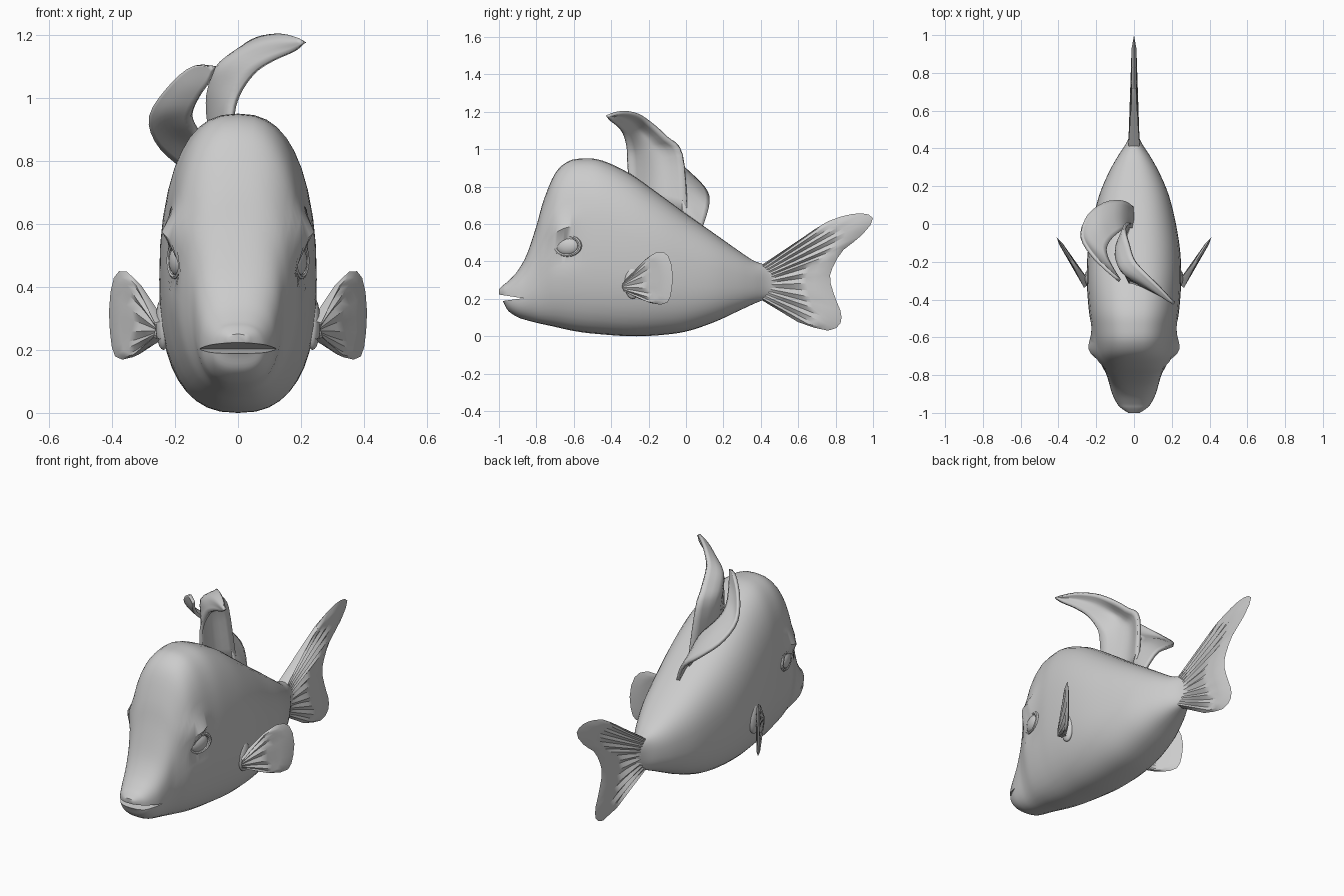
import bpy, bmesh, math
from mathutils import Vector

if "Cube" in bpy.data.objects:
    bpy.data.objects.remove(bpy.data.objects["Cube"])


def spline(pts, n):
    """Catmull-Rom resampling of points of any dimension into n samples."""
    pts = [Vector(p) for p in pts]
    out, m = [], len(pts) - 1
    for k in range(n):
        f = k / (n - 1) * m
        i = min(int(f), m - 1)
        t = f - i
        p1, p2 = pts[i], pts[i + 1]
        p0 = pts[i - 1] if i > 0 else p1 * 2 - p2
        p3 = pts[i + 2] if i + 2 <= m else p2 * 2 - p1
        out.append(0.5 * (2 * p1 + (p2 - p0) * t + (2 * p0 - 5 * p1 + 4 * p2 - p3) * t ** 2
                          + (3 * p1 - p0 - 3 * p2 + p3) * t ** 3))
    return out


def make(name, bm, angle=40):
    bmesh.ops.remove_doubles(bm, verts=bm.verts, dist=1e-4)
    bmesh.ops.recalc_face_normals(bm, faces=bm.faces)
    me = bpy.data.meshes.new(name)
    bm.to_mesh(me)
    bm.free()
    ob = bpy.data.objects.new(name, me)
    bpy.context.collection.objects.link(ob)
    smooth(ob, angle)
    return ob


def smooth(ob, angle=40):
    bpy.ops.object.select_all(action='DESELECT')
    ob.select_set(True)
    bpy.context.view_layer.objects.active = ob
    bpy.ops.object.shade_smooth_by_angle(angle=math.radians(angle))


def skin(bm, rows, closed=False):
    """Quads between consecutive rows of points."""
    vs = [[bm.verts.new(p) for p in r] for r in rows]
    n = len(vs[0])
    for a, b in zip(vs, vs[1:]):
        for j in range(n if closed else n - 1):
            k = (j + 1) % n
            bm.faces.new((a[j], a[k], b[k], b[j]))
    return vs


# Body: lofted sections (y, bottom z, top z, half width)
stations = [
    (-1.0, .22, .25, .03), (-.975, .18, .275, .068), (-.95, .135, .295, .09),
    (-.9, .102, .35, .115), (-.85, .085, .44, .13), (-.8, .072, .59, .145),
    (-.76, .063, .73, .165), (-.7, .05, .87, .195), (-.63, .034, .935, .212),
    (-.55, .02, .95, .225), (-.45, .01, .94, .24), (-.3, .0, .87, .25),
    (-.15, .005, .765, .245), (0, .025, .655, .222), (.15, .075, .55, .185),
    (.27, .13, .465, .135), (.36, .172, .405, .085), (.43, .2, .38, .04),
    (.5, .23, .35, .012)]
N = 40
rows = []
for y, zb, zt, w in spline(stations, 73):
    row = []
    for j in range(N):
        a = 2 * math.pi * j / N
        c, s = math.cos(a), math.sin(a)
        x = w * math.copysign(abs(c) ** .8, c)
        z = (zb + zt) / 2 + (zt - zb) / 2 * math.copysign(abs(s) ** .82, s)
        # brow bulge and eye socket
        brow = .038 * math.exp(-((y + .66) / .07) ** 2 - ((z - .57) / .05) ** 2)
        dent = .025 * math.exp(-((y + .635) / .07) ** 2 - ((z - .475) / .05) ** 2)
        x += (brow - dent) * c
        row.append((x, y, z))
    rows.append(row)
bm = bmesh.new()
rings = skin(bm, rows, True)
bm.faces.new(rings[0])
bm.faces.new(rings[-1])
body = make("body", bm)

# Mouth: wedge cut between the lips
bm = bmesh.new()
ends = [skin(bm, [[(-.2, -1.06, .232), (-.2, -1.06, .178), (-.2, -.87, .203)],
                  [(.2, -1.06, .232), (.2, -1.06, .178), (.2, -.87, .203)]], True)]
for r in ends[0]:
    bm.faces.new(r)
cutter = make("mouth_cutter", bm)
cutter.hide_render = True
mod = body.modifiers.new("mouth", 'BOOLEAN')
mod.operation, mod.object, mod.solver = 'DIFFERENCE', cutter, 'EXACT'
bpy.context.view_layer.objects.active = body
bpy.ops.object.modifier_apply(modifier=mod.name)
bpy.data.objects.remove(cutter)
smooth(body, 40)


def ribbed_fan(name, base, edge, place, thick, rays):
    """Two-sided fan fin with alternating ridges; place(u, v, offset) -> 3D point."""
    n = rays * 2 + 1
    b, e = spline(base, n), spline(edge, n)
    bm = bmesh.new()
    for side in (1, -1):
        rows = []
        for r in range(9):
            t = r / 8
            row = []
            for j in range(n):
                p = b[j].lerp(e[j], t)
                ridge = 1 if j % 2 else 1 - .7 * math.sin(math.pi * min(1, t * 1.1))
                h = thick * (1 - .65 * t) * ridge
                if j in (0, n - 1) or r == 8:
                    h = 0
                row.append(place(p.x, p.y, side * h))
            rows.append(row)
        skin(bm, rows)
    return make(name, bm, 35)


# Tail fin in the x = 0 plane
ribbed_fan("tail_fin", [(.41, .385), (.43, .3), (.41, .19)],
           [(.62, .525), (.75, .61), (.87, .65), (.96, .655), (1.0, .62), (.93, .53), (.84, .46),
            (.785, .37), (.77, .3), (.8, .2), (.83, .12), (.82, .06), (.75, .03), (.6, .075)],
           lambda u, v, h: (h, u, v), .03, 12)

# Side fins, eyes and eyelids, mirrored
for side, s in (("right", 1), ("left", -1)):
    def place(u, v, h, s=s):
        t = (u + .32) / .25
        return (s * (.25 + .16 * t + .84 * h), u - .54 * h, v)
    ribbed_fan(side + "_side_fin", [(-.325, .29), (-.33, .265), (-.32, .235)],
               [(-.25, .375), (-.18, .44), (-.12, .45), (-.085, .41), (-.07, .32), (-.08, .23),
                (-.1, .18), (-.16, .17), (-.25, .2)], place, .022, 6)
    bpy.ops.mesh.primitive_uv_sphere_add(segments=20, ring_count=12, radius=1,
                                         location=(s * .237, -.285, .285))
    root = bpy.context.object
    root.name = side + "_fin_root"
    root.scale = (.025, .045, .085)
    smooth(root)
    bpy.ops.mesh.primitive_uv_sphere_add(segments=20, ring_count=12, radius=1,
                                         location=(s * .185, -.635, .482))
    eye = bpy.context.object
    eye.name = side + "_eye"
    eye.scale = (.032, .066, .05)
    eye.rotation_euler.z = -s * .28
    smooth(eye)
    bpy.ops.mesh.primitive_torus_add(major_segments=28, minor_segments=8, major_radius=1,
                                     minor_radius=.17, location=(s * .196, -.635, .484),
                                     rotation=(0, math.pi / 2, -s * .28))
    lid = bpy.context.object
    lid.name = side + "_eyelid"
    lid.scale = (.052, .07, .07)
    smooth(lid)


def blade(name, rails, thick=.018):
    """Curved fin skinned across three rails, given thickness."""
    rails = [spline(r, 25) for r in rails]
    bm = bmesh.new()
    skin(bm, [spline([r[i] for r in rails], 9) for i in range(25)])
    ob = make(name, bm)
    mod = ob.modifiers.new("thickness", 'SOLIDIFY')
    mod.thickness, mod.offset = thick, 0
    return ob


# Two curling back fins
tip = (.213, -.42, 1.178)
blade("back_fin_tall", [
    [(-.02, .01, .64), (-.05, -.02, .97), (-.03, -.10, 1.06), (0, -.19, 1.14),
     (.06, -.26, 1.185), (.14, -.34, 1.197), tip],
    [(-.06, -.15, .7), (-.092, -.15, .95), (-.085, -.2, 1.04), (-.055, -.25, 1.1),
     (.03, -.3, 1.15), (.12, -.36, 1.175), tip],
    [(-.02, -.3, .78), (-.02, -.31, .93), (0, -.312, 1.01), (.05, -.33, 1.08),
     (.11, -.36, 1.12), (.18, -.395, 1.15), tip]])
tip = (-.075, -.3, 1.1)
blade("back_fin_low", [
    [(0, .08, .56), (-.06, .12, .69), (-.16, .11, .77), (-.25, .04, .85),
     (-.28, -.06, .94), (-.225, -.16, 1.03), (-.145, -.24, 1.1), tip],
    [(0, .03, .61), (-.07, .04, .76), (-.16, .01, .85), (-.225, -.05, .91),
     (-.225, -.12, .96), (-.18, -.19, 1.02), (-.12, -.255, 1.075), tip],
    [(-.01, -.02, .64), (-.06, -.03, .8), (-.12, -.08, .88), (-.147, -.13, .93),
     (-.14, -.18, .97), (-.12, -.225, 1.01), (-.095, -.27, 1.05), tip]])
